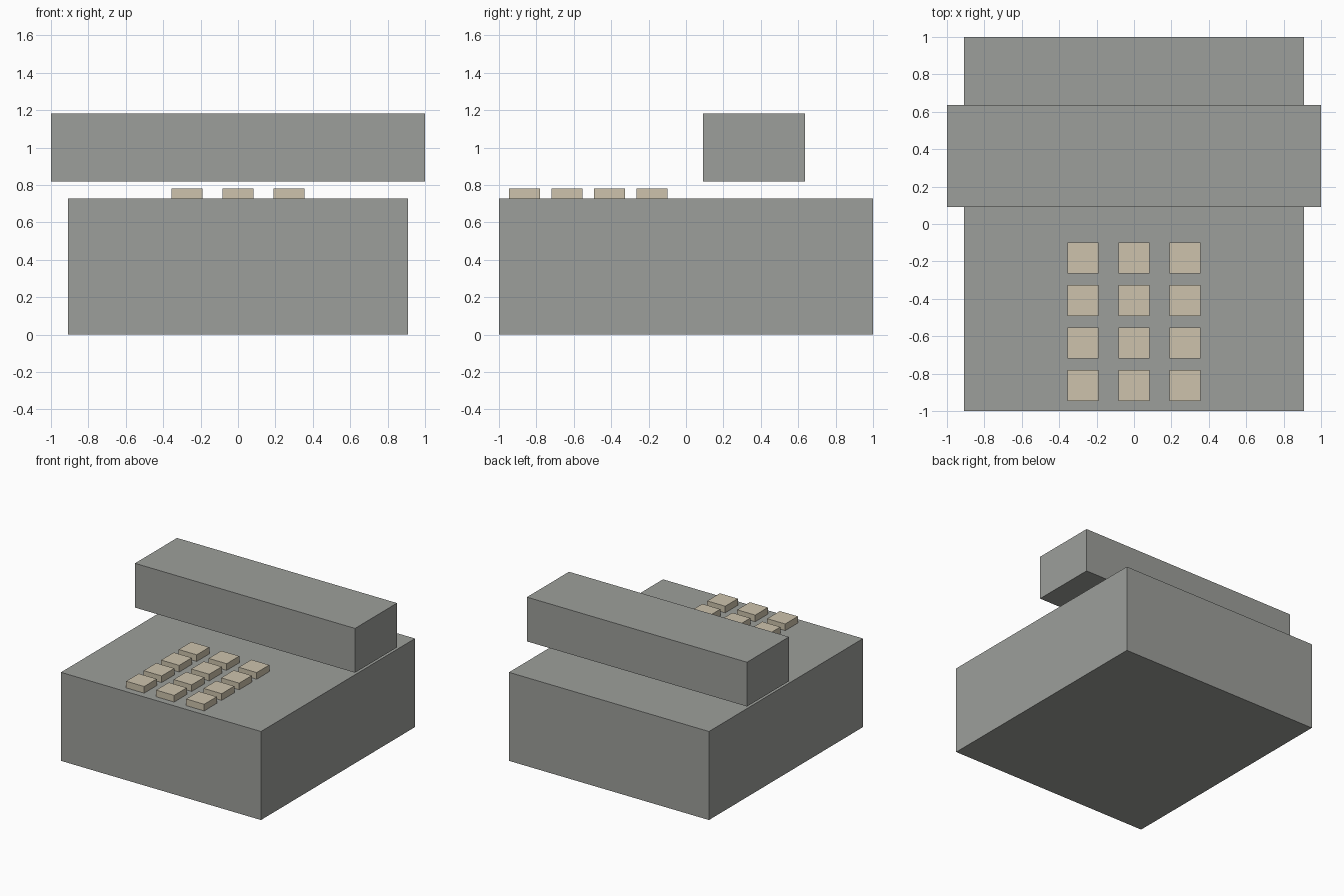
import bpy

if "Cube" in bpy.data.objects:
    bpy.data.objects.remove(bpy.data.objects["Cube"])

U = 1 / 11  # design unit


def material(name, color):
    mat = bpy.data.materials.new(name)
    mat.diffuse_color = color
    mat.use_nodes = True
    mat.node_tree.nodes["Principled BSDF"].inputs["Base Color"].default_value = mat.diffuse_color
    return mat


def box(name, size, center, mat):
    """Axis-aligned box, size and centre given in design units."""
    bpy.ops.mesh.primitive_cube_add(size=1, location=[c * U for c in center])
    obj = bpy.context.object
    obj.name = name
    obj.scale = [s * U for s in size]
    bpy.ops.object.transform_apply(location=False, rotation=False, scale=True)
    obj.data.materials.append(mat)
    return obj


tan = material("button_tan", (0.61, 0.545, 0.415, 1))
grey = material("casing_grey", (0.336, 0.347, 0.326, 1))

# Telephone body
box("body", (20, 22, 8), (0, 0, 4), grey)

# Handset hovering just above the back half
box("handset", (22, 6, 4), (0, 4, 11), grey)

# Keypad: four rows of three buttons on the front half
for row in range(4):
    for col in range(3):
        box(f"button_{row + 1}_{col + 1}", (1.8, 1.8, 0.6),
            ((col - 1) * 3, -2 - row * 2.5, 8.3), tan)
